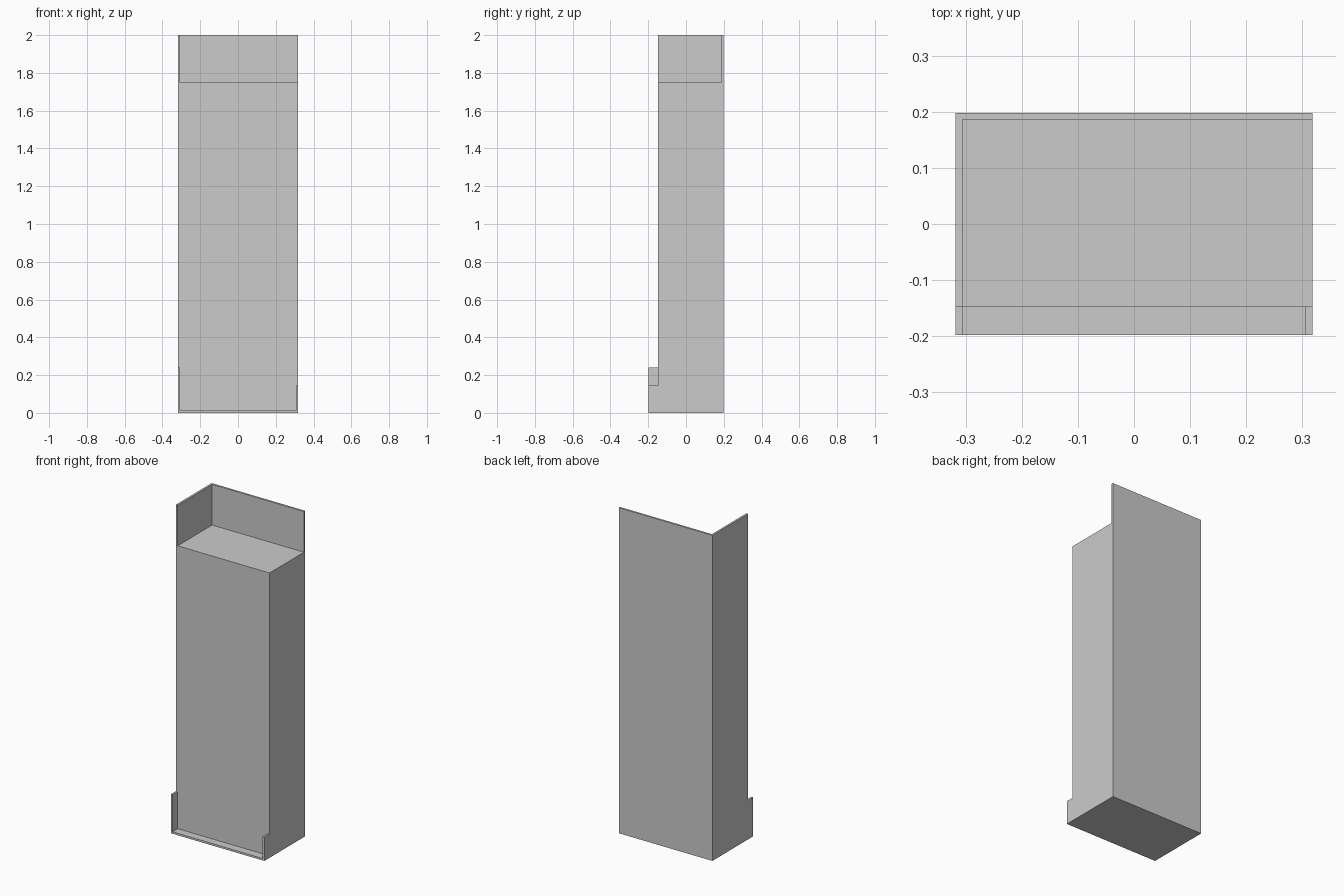
import bpy, bmesh
from mathutils import Matrix, Vector

if "Cube" in bpy.data.objects:
    bpy.data.objects.remove(bpy.data.objects["Cube"])


def box(name, lo, hi):
    """Axis-aligned box from two opposite corners."""
    lo, hi = Vector(lo), Vector(hi)
    bm = bmesh.new()
    bmesh.ops.create_cube(bm, size=1)
    bmesh.ops.transform(bm, verts=bm.verts,
                        matrix=Matrix.Translation((lo + hi) / 2) @ Matrix.Diagonal((*(hi - lo), 1)))
    mesh = bpy.data.meshes.new(name)
    bm.to_mesh(mesh)
    bm.free()
    obj = bpy.data.objects.new(name, mesh)
    bpy.context.collection.objects.link(obj)
    return obj


W, D, T = 0.318, 0.198, 0.012   # half width, half depth, panel thickness
FRONT, TOP = -0.148, 1.75       # front plane and top of the body

# Full block, carved into body, raised panels and base tray
cabinet = box("cabinet_body", (-W, -D, 0), (W, D, 2))

cuts = [
    # open corner above the body, leaving left and back panels
    ("top_recess", (-W + T, -1, TOP), (1, D - T, 3)),
    # front step above the left lip
    ("front_step", (-1, -1, 0.24), (1, FRONT, 3)),
    # shorter lip on the right
    ("right_lip_step", (0, -1, 0.145), (1, FRONT, 3)),
    # space between the lips, above the floor
    ("front_recess", (-W + T, -1, T), (W - T, FRONT, 3)),
]
bpy.context.view_layer.objects.active = cabinet
for name, lo, hi in cuts:
    cutter = box(name, lo, hi)
    cutter.hide_render = True
    mod = cabinet.modifiers.new(name, 'BOOLEAN')
    mod.operation, mod.solver, mod.object = 'DIFFERENCE', 'EXACT', cutter
    bpy.ops.object.modifier_apply(modifier=mod.name)
    bpy.data.objects.remove(cutter)
